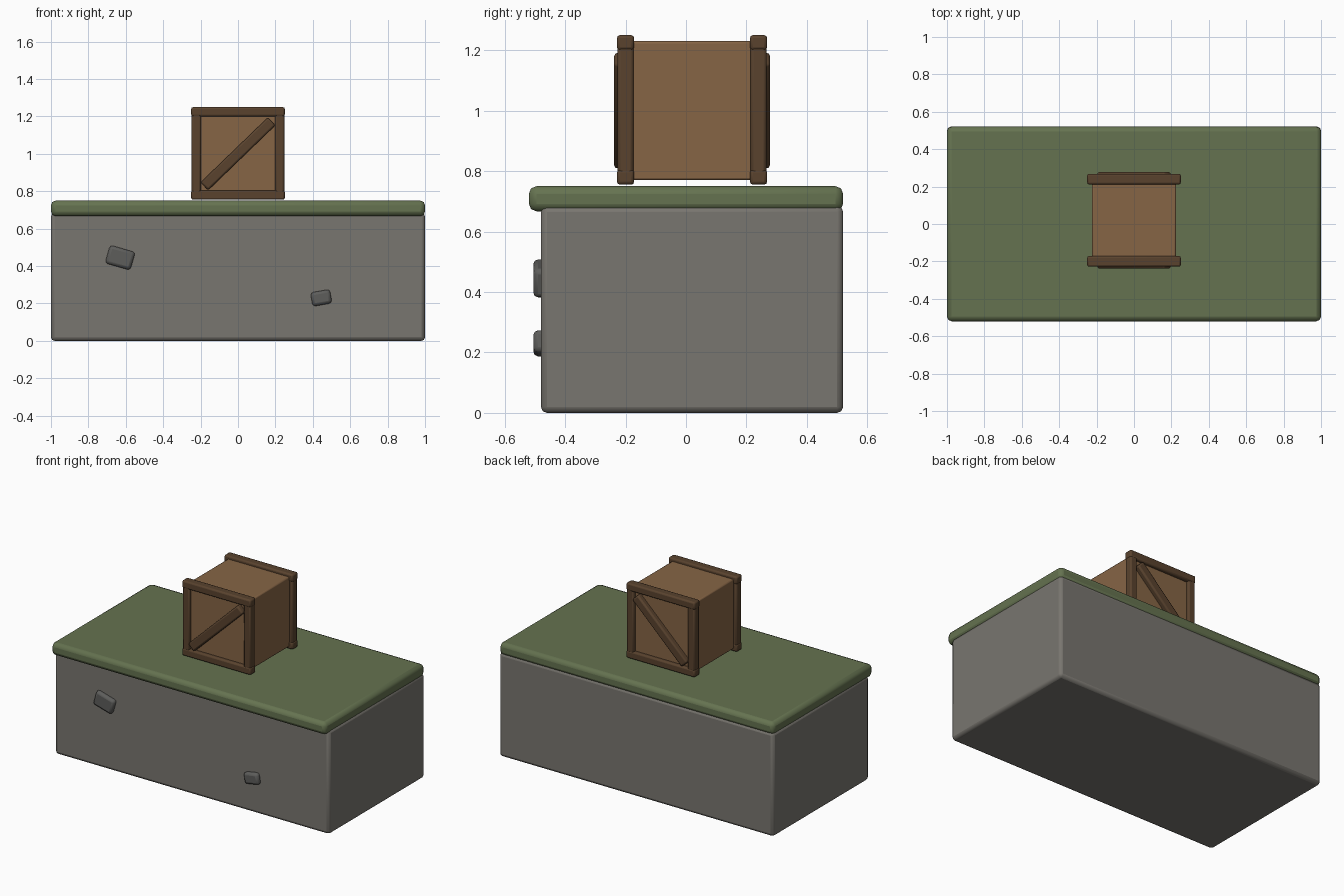
import bpy
from math import radians

if "Cube" in bpy.data.objects:
    bpy.data.objects.remove(bpy.data.objects["Cube"])


def material(name, rgb):
    m = bpy.data.materials.new(name)
    m.diffuse_color = (*rgb, 1)
    m.use_nodes = True
    m.node_tree.nodes["Principled BSDF"].inputs["Base Color"].default_value = m.diffuse_color
    return m


STONE = material("stone", (0.19, 0.18, 0.16))
ROCK = material("dark_stone", (0.11, 0.11, 0.105))
GRASS = material("grass", (0.13, 0.17, 0.08))
WOOD = material("wood", (0.24, 0.13, 0.06))
TRIM = material("dark_wood", (0.10, 0.055, 0.027))


def box(name, low, high, mat, bevel, tilt=0, segments=2):
    """Bevelled box between two corners, tilted about the y axis."""
    bpy.ops.mesh.primitive_cube_add(
        size=1, location=[(a + b) / 2 for a, b in zip(low, high)])
    ob = bpy.context.object
    ob.name = name
    ob.scale = [b - a for a, b in zip(low, high)]
    bpy.ops.object.transform_apply(location=False, rotation=False, scale=True)
    ob.rotation_euler.y = radians(tilt)
    ob.data.materials.append(mat)
    mod = ob.modifiers.new("bevel", 'BEVEL')
    mod.width, mod.segments = bevel, segments
    bpy.ops.object.shade_smooth_by_angle(angle=radians(30))
    return ob


def centred(name, c, size, mat, bevel, tilt=0):
    return box(name, [p - s / 2 for p, s in zip(c, size)],
               [p + s / 2 for p, s in zip(c, size)], mat, bevel, tilt)


# Platform: stone block with a grass slab overhanging at the front
box("stone_block", (-1, -0.48, 0), (1, 0.52, 0.685), STONE, 0.02)
box("grass_top", (-1, -0.52, 0.667), (1, 0.52, 0.75), GRASS, 0.025)

# Stones set into the front wall
centred("large_wall_stone", (-0.63, -0.47, 0.445), (0.14, 0.07, 0.10), ROCK, 0.016, 16)
centred("small_wall_stone", (0.445, -0.47, 0.23), (0.105, 0.07, 0.075), ROCK, 0.016, -10)

# Crate body
CY = 0.02
centred("crate_body", (0, CY, 1.0), (0.45, 0.45, 0.46), WOOD, 0.008)

# Frame rails, posts and diagonal brace on the crate's front and back
for side, s in (("front", -1), ("back", 1)):
    y = CY + s * 0.22
    for part, d in (("lower", -1), ("upper", 1)):
        centred(f"{side}_{part}_rail", (0, y, 1.0025 + d * 0.2225),
                (0.50, 0.057, 0.05), TRIM, 0.01)
    for part, d in (("left", -1), ("right", 1)):
        centred(f"{side}_{part}_post", (d * 0.2225, y, 1.0025),
                (0.05, 0.053, 0.48), TRIM, 0.01)
    centred(f"{side}_brace", (0, CY + s * 0.233, 1.0), (0.50, 0.05, 0.058),
            TRIM, 0.01, -44)
